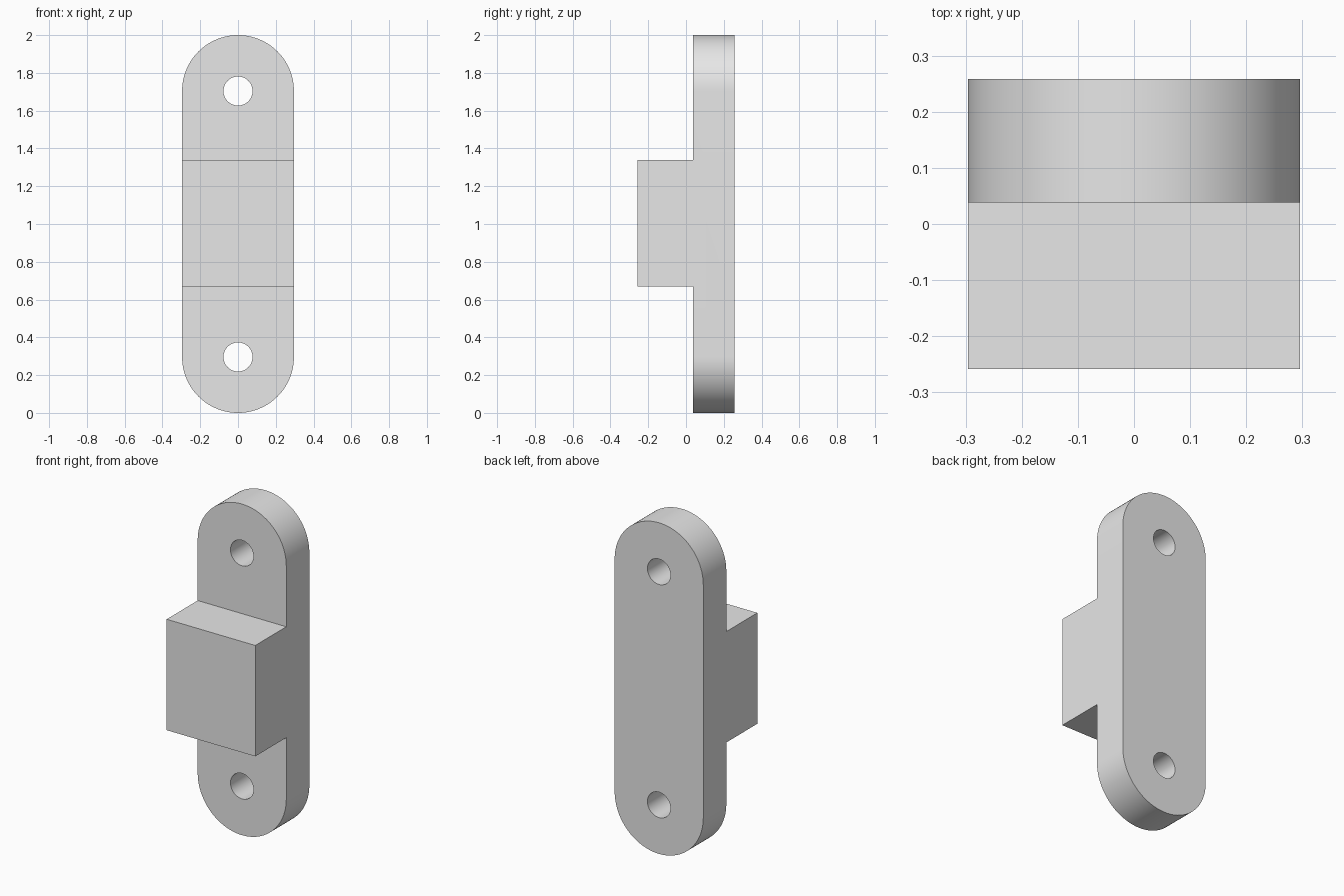
import bpy, bmesh, math
from mathutils import Vector

cube = bpy.data.objects.get("Cube")
if cube:
    bpy.data.objects.remove(cube, do_unlink=True)

HALF_W, HEIGHT = 0.296, 2.0
BACK, STEP, FRONT = 0.258, 0.038, -0.258
BLOCK_LOW, BLOCK_HIGH = 0.668, 1.338
HOLE_R = 0.077
HOLE_CENTRES = (HALF_W, HEIGHT - HALF_W)

grey = bpy.data.materials.new("plain grey")
grey.use_nodes = True
grey.diffuse_color = (0.8, 0.8, 0.8, 1)
grey.node_tree.nodes["Principled BSDF"].inputs["Base Color"].default_value = (0.8, 0.8, 0.8, 1)


def prism(name, outline, sweep):
    """Closed solid: a planar outline swept along a vector."""
    bm = bmesh.new()
    face = bm.faces.new([bm.verts.new(p) for p in outline])
    swept = bmesh.ops.extrude_face_region(bm, geom=[face])["geom"]
    bmesh.ops.translate(bm, vec=Vector(sweep),
                        verts=[g for g in swept if isinstance(g, bmesh.types.BMVert)])
    bmesh.ops.recalc_face_normals(bm, faces=bm.faces)
    mesh = bpy.data.meshes.new(name)
    bm.to_mesh(mesh)
    bm.free()
    mesh.materials.append(grey)
    obj = bpy.data.objects.new(name, mesh)
    bpy.context.collection.objects.link(obj)
    return obj


def arc(z, radius, start, sweep, steps):
    """Points of an arc in the xz plane, just in front of the body."""
    angles = [start + sweep * i / steps for i in range(steps + 1)]
    return [(radius * math.cos(a), -1, z + radius * math.sin(a)) for a in angles]


def cut(body, cutter, operation):
    mod = body.modifiers.new(cutter.name, "BOOLEAN")
    mod.object, mod.operation, mod.solver = cutter, operation, "EXACT"
    cutter.hide_render = True
    bpy.context.view_layer.objects.active = body
    bpy.ops.object.modifier_apply(modifier=mod.name)
    bpy.data.objects.remove(cutter, do_unlink=True)


# Stepped side profile: back plate with the raised centre block
side = [(BACK, -0.1), (BACK, 2.1), (STEP, 2.1), (STEP, BLOCK_HIGH),
        (FRONT, BLOCK_HIGH), (FRONT, BLOCK_LOW), (STEP, BLOCK_LOW), (STEP, -0.1)]
body = prism("mounting_bracket", [(-0.5, y, z) for y, z in side], (1, 0, 0))

# Rounded ends
low, high = HOLE_CENTRES
capsule = arc(high, HALF_W, 0, math.pi, 48) + arc(low, HALF_W, math.pi, math.pi, 48)
cut(body, prism("rounded_outline", capsule, (0, 2, 0)), "INTERSECT")

# Screw holes
for z in HOLE_CENTRES:
    circle = arc(z, HOLE_R, 0, math.tau, 48)[:-1]
    cut(body, prism("hole_cutter", circle, (0, 2, 0)), "DIFFERENCE")

# Smooth curved walls, crisp edges
bpy.ops.object.select_all(action="DESELECT")
body.select_set(True)
bpy.context.view_layer.objects.active = body
bpy.ops.object.shade_smooth_by_angle(angle=math.radians(30))
